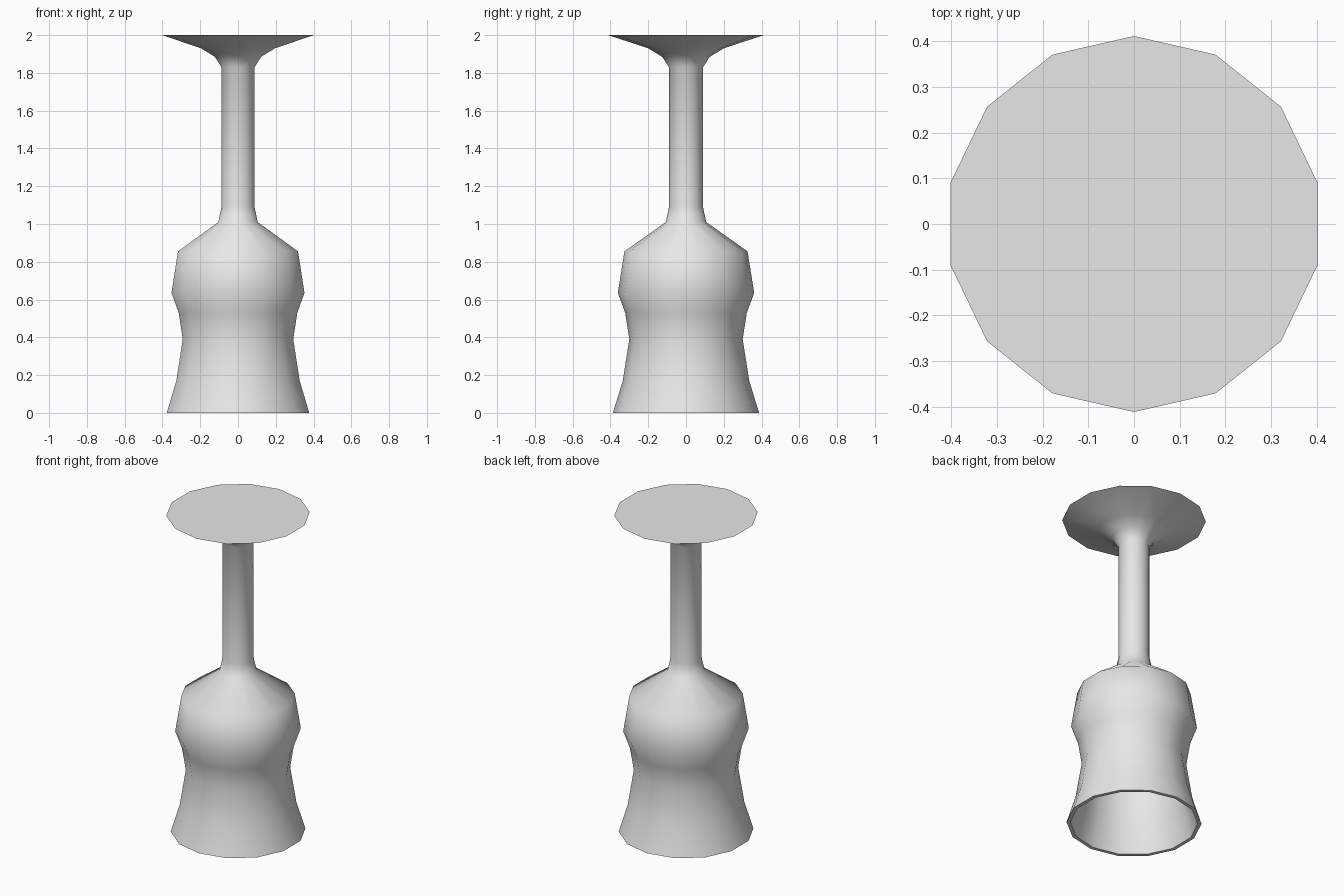
import bpy
import bmesh
import math

if "Cube" in bpy.data.objects:
    bpy.data.objects.remove(bpy.data.objects["Cube"], do_unlink=True)

SIDES = 14

# Outer profile (radius, height) from the bowl rim up to the foot disc
OUTER = [(0.387, 0), (0.335, 0.17), (0.3, 0.39), (0.322, 0.53), (0.361, 0.635),
         (0.326, 0.855), (0.107, 1.01), (0.09, 1.09), (0.09, 1.83),
         (0.126, 1.885), (0.2, 1.93), (0.412, 2)]
# Hollow inside of the bowl, from its floor down to the rim
INNER = [(0.09, 0.985), (0.306, 0.84), (0.34, 0.635), (0.302, 0.53),
         (0.28, 0.39), (0.315, 0.17), (0.365, 0)]


def make_material(name, value):
    mat = bpy.data.materials.new(name)
    mat.use_nodes = True
    colour = (value, value, value, 1)
    mat.diffuse_color = colour
    mat.node_tree.nodes["Principled BSDF"].inputs["Base Color"].default_value = colour
    return mat


def add_ring(bm, radius, z):
    # First corner lies on the y axis
    angles = [2 * math.pi * i / SIDES for i in range(SIDES)]
    return [bm.verts.new((radius * math.sin(a), radius * math.cos(a), z)) for a in angles]


def make_turned(name, profile, mat):
    bm = bmesh.new()
    rings = [add_ring(bm, r, z) for r, z in profile]
    for low, high in zip(rings, rings[1:]):
        for i in range(SIDES):
            j = (i + 1) % SIDES
            bm.faces.new((low[i], low[j], high[j], high[i]))
    # Flat caps: bowl floor and foot disc
    bm.faces.new(rings[0])
    bm.faces.new(rings[-1])
    bmesh.ops.recalc_face_normals(bm, faces=bm.faces)
    mesh = bpy.data.meshes.new(name)
    bm.to_mesh(mesh)
    bm.free()
    mesh.materials.append(mat)
    obj = bpy.data.objects.new(name, mesh)
    bpy.context.collection.objects.link(obj)
    return obj


# Upturned goblet: hollow bowl, stem and foot in one turned surface
goblet = make_turned("goblet", INNER + OUTER, make_material("light grey", 0.8))
bpy.ops.object.select_all(action="DESELECT")
goblet.select_set(True)
bpy.context.view_layer.objects.active = goblet
bpy.ops.object.shade_smooth_by_angle(angle=math.radians(65))
